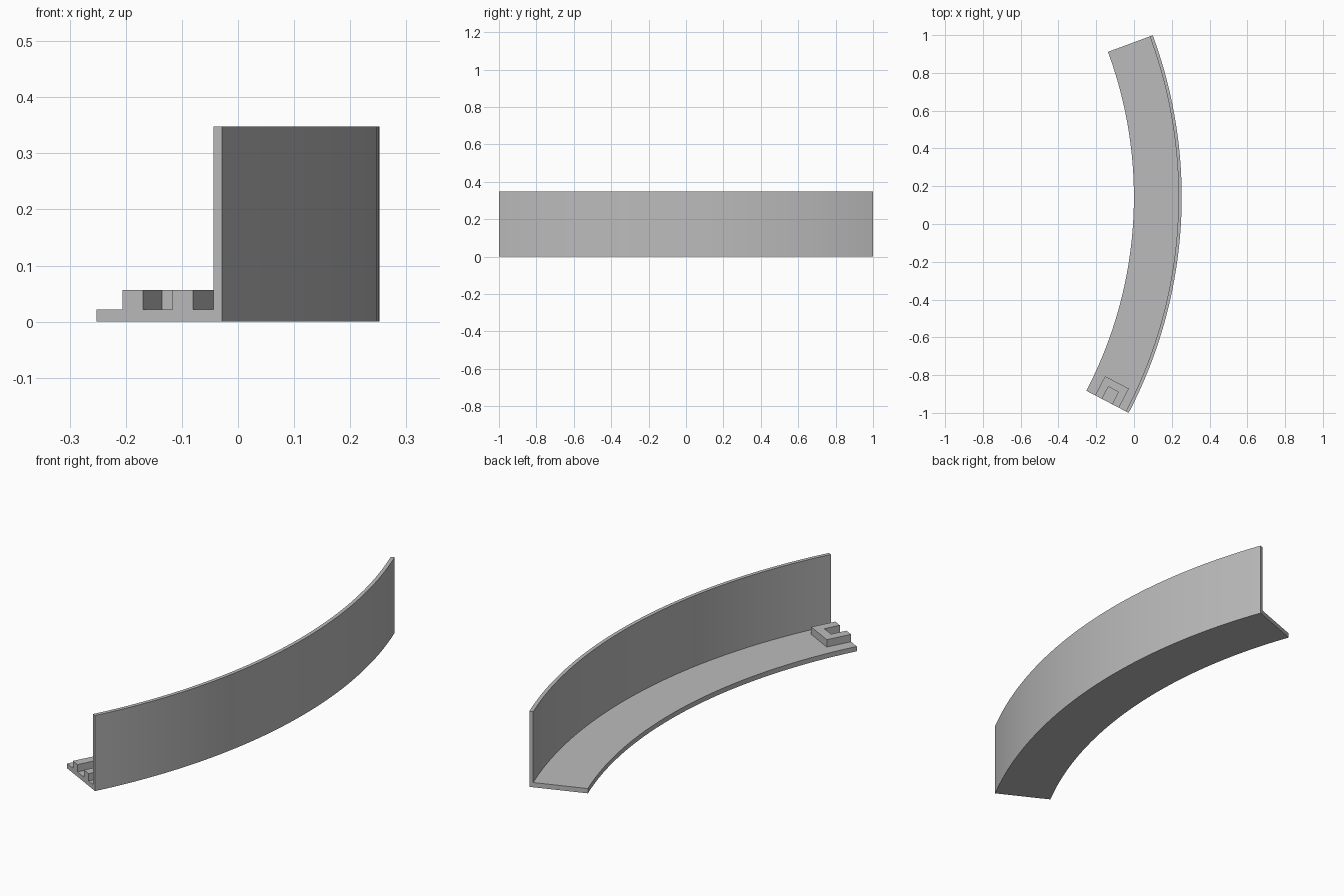
import bpy, bmesh
from math import sin, cos, radians
from mathutils import Vector

cube = bpy.data.objects.get("Cube")
if cube:
    bpy.data.objects.remove(cube, do_unlink=True)

# Arc layout
CENTRE = Vector((-2.2145, 0.143, 0))
R_IN, R_OUT = 2.214, 2.467
A_START, A_END = radians(-27.6), radians(20.3)
SEGMENTS = 48
FLOOR, WALL, HEIGHT = 0.022, 0.017, 0.348

grey = bpy.data.materials.new("plain grey")
grey.use_nodes = True
grey.diffuse_color = (0.5, 0.5, 0.5, 1)
grey.node_tree.nodes["Principled BSDF"].inputs["Base Color"].default_value = (0.5, 0.5, 0.5, 1)


def loft(name, rings):
    """Skin a series of equal closed rings and cap both ends."""
    bm = bmesh.new()
    loops = [[bm.verts.new(p) for p in ring] for ring in rings]
    n = len(loops[0])
    for a, b in zip(loops, loops[1:]):
        for i in range(n):
            j = (i + 1) % n
            bm.faces.new((a[i], a[j], b[j], b[i]))
    bm.faces.new(loops[0])
    bm.faces.new(loops[-1])
    bmesh.ops.recalc_face_normals(bm, faces=bm.faces)
    mesh = bpy.data.meshes.new(name)
    bm.to_mesh(mesh)
    bm.free()
    mesh.materials.append(grey)
    obj = bpy.data.objects.new(name, mesh)
    bpy.context.collection.objects.link(obj)
    return obj


def on_arc(radius, angle, z):
    return CENTRE + Vector((radius * cos(angle), radius * sin(angle), z))


# Curved strip: L-shaped section (floor and outer wall) swept round the arc
section = [(R_IN, 0), (R_OUT, 0), (R_OUT, HEIGHT), (R_OUT - WALL, HEIGHT),
           (R_OUT - WALL, FLOOR), (R_IN, FLOOR)]
angles = [A_START + (A_END - A_START) * i / SEGMENTS for i in range(SEGMENTS + 1)]
strip = loft("curved_floor_and_wall", [[on_arc(r, a, z) for r, z in section] for a in angles])

# U-shaped bracket on the floor, open towards the front end
corner = on_arc(R_IN, A_START, 0)
across = Vector((cos(A_START), sin(A_START), 0))
along = Vector((-sin(A_START), cos(A_START), 0))
LEFT, RIGHT, ARM, DEPTH = 0.0525, 0.1945, 0.041, 0.114
outline = [(LEFT, 0), (LEFT, DEPTH), (RIGHT, DEPTH), (RIGHT, 0), (RIGHT - ARM, 0),
           (RIGHT - ARM, DEPTH - ARM), (LEFT + ARM, DEPTH - ARM), (LEFT + ARM, 0)]
loft("u_bracket", [[corner + across * u + along * v + Vector((0, 0, z)) for u, v in outline]
                   for z in (FLOOR, 0.056)])

# Smooth the curve, keep the edges sharp
bpy.ops.object.select_all(action='DESELECT')
strip.select_set(True)
bpy.context.view_layer.objects.active = strip
bpy.ops.object.shade_smooth_by_angle(angle=radians(30))
